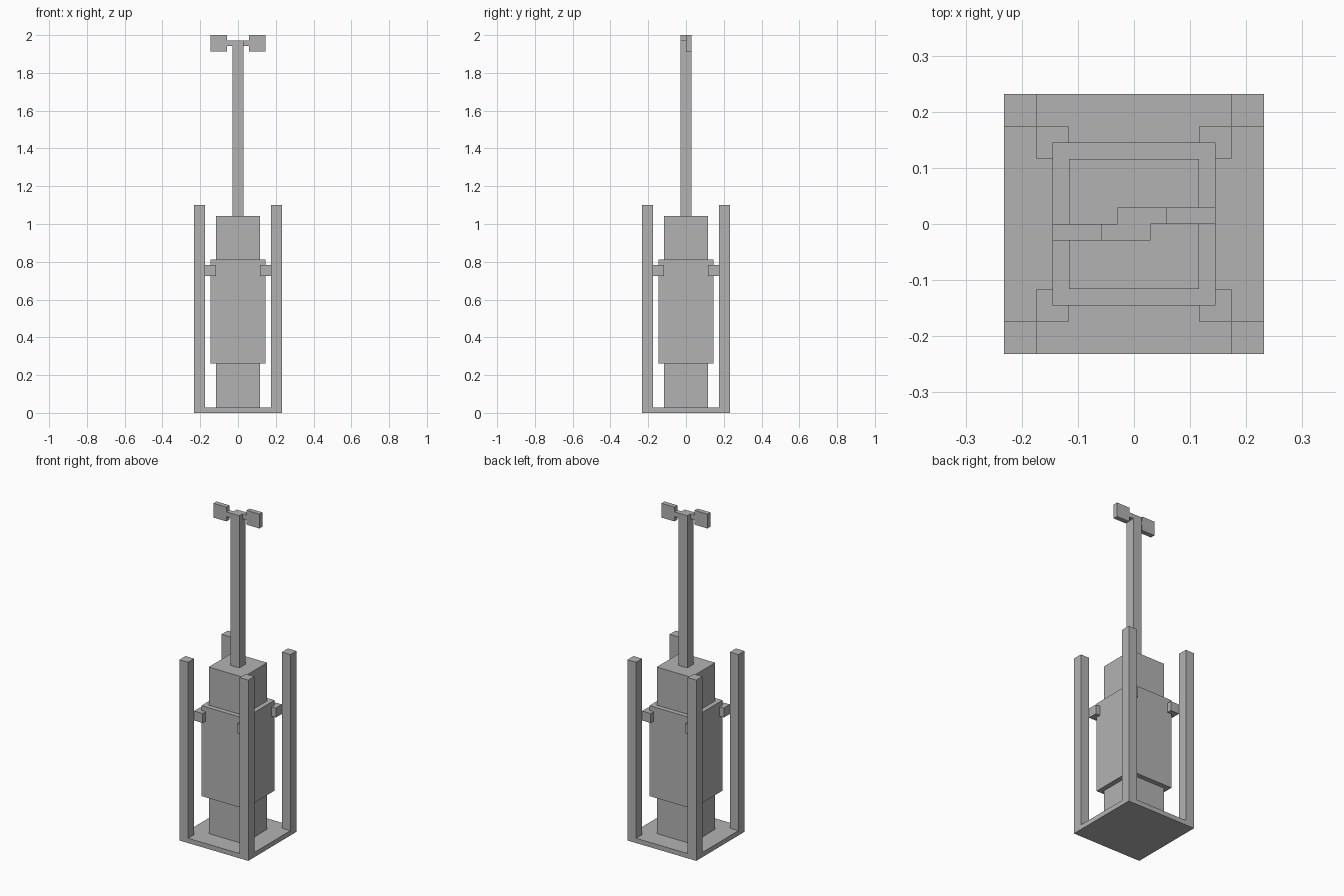
import bpy
import bmesh
from mathutils import Vector

cube = bpy.data.objects.get("Cube")
if cube:
    bpy.data.objects.remove(cube, do_unlink=True)

U = 2 / 69  # grid unit: the model is 69 units tall

grey = bpy.data.materials.new("plain grey")
grey.use_nodes = True
colour = (0.45, 0.45, 0.45, 1)
grey.diffuse_color = colour
grey.node_tree.nodes["Principled BSDF"].inputs["Base Color"].default_value = colour


def box(name, low, high):
    """Axis-aligned box between two corners given in grid units."""
    low, high = Vector(low) * U, Vector(high) * U
    bm = bmesh.new()
    bmesh.ops.create_cube(bm, size=1)
    bmesh.ops.scale(bm, vec=high - low, verts=bm.verts)
    mesh = bpy.data.meshes.new(name)
    bm.to_mesh(mesh)
    bm.free()
    mesh.materials.append(grey)
    obj = bpy.data.objects.new(name, mesh)
    obj.location = (low + high) / 2
    bpy.context.collection.objects.link(obj)
    return obj


def column(name, half, bottom, top):
    """Square box centred on the vertical axis."""
    return box(name, (-half, -half, bottom), (half, half, top))


def corner(name, sx, sy, inner, outer, bottom, top):
    """Box in one of the four corners, chosen by the signs."""
    xs = sorted((sx * inner, sx * outer))
    ys = sorted((sy * inner, sy * outer))
    return box(name, (xs[0], ys[0], bottom), (xs[1], ys[1], top))


# Central stack
column("base_plate", 8, 0, 1)
column("core", 4, 1, 36)
column("sleeve", 5, 9, 28)
column("mast", 1, 36, 68)

# Corner posts and the small brackets between posts and sleeve
for sx, side in ((1, "left"), (-1, "right")):
    for sy, end in ((-1, "front"), (1, "back")):
        corner(f"{end}_{side}_post", sx, sy, 6, 8, 1, 38)
        corner(f"{end}_{side}_bracket", sx, sy, 4, 6, 25, 27)

# Staggered rotor blades: left one behind the centre line, right one before it
for side, x_in, x_mid, x_out, y in (("left", 1, 2, 5, 0), ("right", -1, -2, -5, -1)):
    box(f"{side}_blade_arm", (min(x_in, x_mid), y, 67), (max(x_in, x_mid), y + 1, 68))
    box(f"{side}_blade", (min(x_mid, x_out), y, 66), (max(x_mid, x_out), y + 1, 69))
